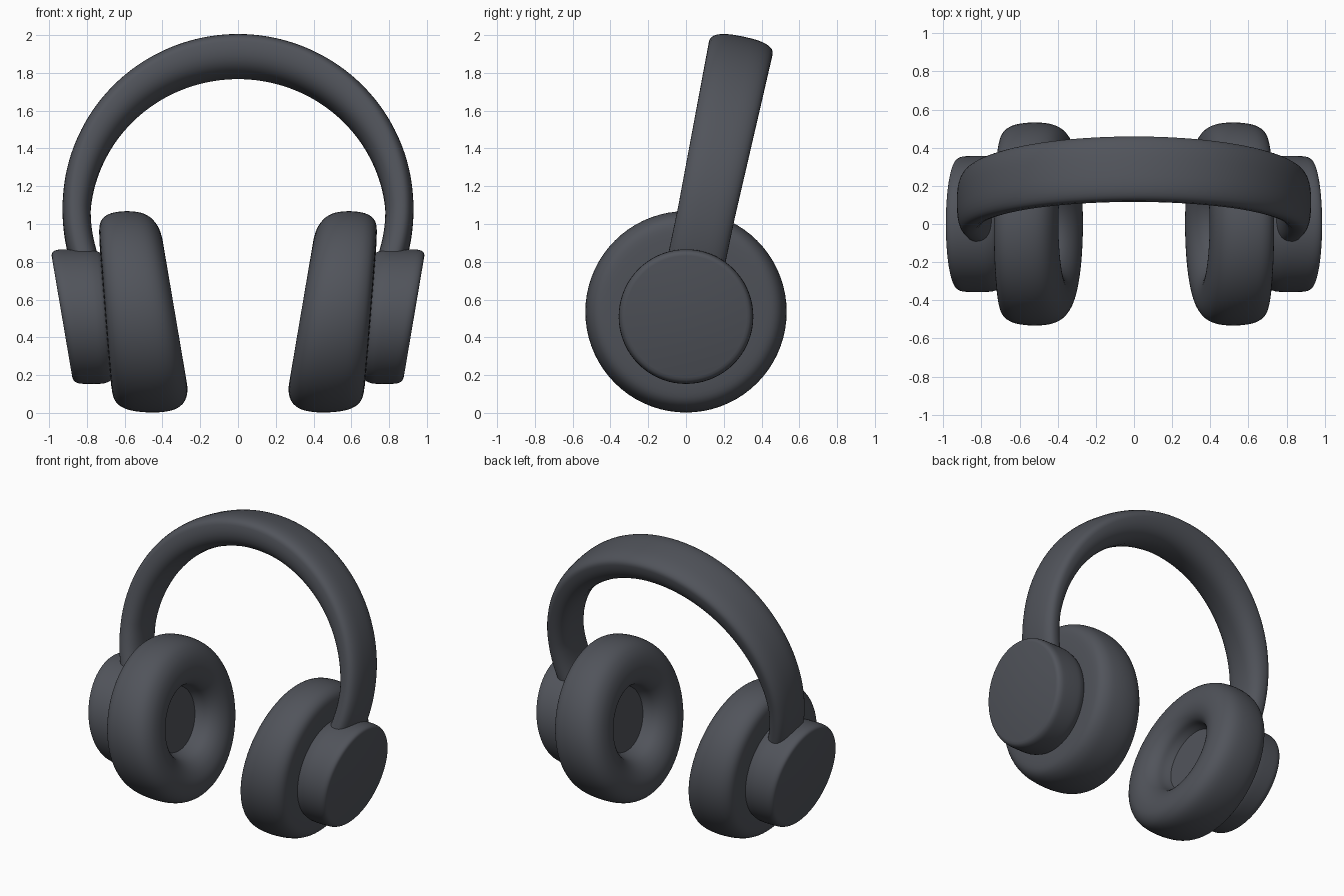
import bpy, bmesh, math
from mathutils import Vector, Matrix

if "Cube" in bpy.data.objects:
    bpy.data.objects.remove(bpy.data.objects["Cube"])

slate = bpy.data.materials.new("dark_slate_grey")
slate.diffuse_color = (0.082, 0.088, 0.104, 1.0)
slate.use_nodes = True
slate.node_tree.nodes["Principled BSDF"].inputs["Base Color"].default_value = slate.diffuse_color


def finish(bm, name, angle=50):
    bmesh.ops.recalc_face_normals(bm, faces=bm.faces)
    mesh = bpy.data.meshes.new(name)
    bm.to_mesh(mesh)
    bm.free()
    mesh.materials.append(slate)
    obj = bpy.data.objects.new(name, mesh)
    bpy.context.collection.objects.link(obj)
    bpy.ops.object.select_all(action='DESELECT')
    obj.select_set(True)
    bpy.context.view_layer.objects.active = obj
    bpy.ops.object.shade_smooth_by_angle(angle=math.radians(angle))
    return obj


def skin(bm, rings):
    for a, b in zip(rings, rings[1:]):
        n = len(a)
        for i in range(n):
            bm.faces.new((a[i], a[(i + 1) % n], b[(i + 1) % n], b[i]))
    bm.faces.new(rings[0])
    bm.faces.new(rings[-1])


def smooth_profile(pts, steps=3):
    """Catmull-Rom through the profile points."""
    p = [Vector(q) for q in pts]
    p = [p[0]] + p + [p[-1]]
    out = []
    for a, b, c, d in zip(p, p[1:], p[2:], p[3:]):
        for k in range(steps):
            t = k / steps
            out.append(0.5 * (2 * b + (c - a) * t + (2 * a - 5 * b + 4 * c - d) * t * t
                              + (3 * b - a - 3 * c + d) * t ** 3))
    return out + [p[-1]]


def tilted_lathe(name, profile, zc, u0, s0, u1, s1, side, n=72):
    """Lathe around x; the lean of each ring blends from s0 at u0 to s1 at u1."""
    bm = bmesh.new()
    rings = []
    for u, r in profile:
        t = min(1, max(0, (u - u0) / (u1 - u0)))
        lean = s0 + (s1 - s0) * t
        ring = []
        for i in range(n):
            a = 2 * math.pi * i / n
            y, dz = r * math.cos(a), r * math.sin(a)
            ring.append(bm.verts.new((side * (u + lean * dz), y, zc + dz)))
        rings.append(ring)
    skin(bm, rings)
    return finish(bm, name)


# profiles: (distance from centre plane, radius)
cushion = [(0.49, 0.215), (0.45, 0.232), (0.40, 0.25), (0.36, 0.29), (0.338, 0.345),
           (0.336, 0.40), (0.35, 0.455), (0.385, 0.50), (0.44, 0.525), (0.52, 0.533),
           (0.60, 0.526), (0.65, 0.51), (0.685, 0.48), (0.70, 0.43), (0.705, 0.32)]
cap = [(0.69, 0.30), (0.70, 0.335), (0.73, 0.35), (0.77, 0.356), (0.87, 0.356),
       (0.905, 0.352), (0.925, 0.34), (0.932, 0.322)]

for side, label in ((1, "right"), (-1, "left")):
    tilted_lathe(label + "_ear_cushion", smooth_profile(cushion), 0.535,
                 0.335, 0.17, 0.705, 0.08, side)
    tilted_lathe(label + "_outer_cap", smooth_profile(cap), 0.51,
                 0.70, 0.08, 0.93, 0.17, side)

# headband: D-shaped section, thicker padding at the top, leaning back
bm = bmesh.new()
pivot = Vector((0, 0.11, 1.07))
lean = Matrix.Rotation(math.radians(-11.8), 3, 'X')
rings = []
STEPS, SEC = 96, 32
for k in range(STEPS + 1):
    th = math.radians(-21 + 222 * k / STEPS)
    up = max(0, math.sin(th))
    half_w = 0.153 + 0.019 * up
    rad = 0.867 + 0.013 * up
    inner = 0.087 + 0.073 * up
    ring = []
    for i in range(SEC):
        a = 2 * math.pi * i / SEC
        c, s = math.cos(a), math.sin(a)
        w = half_w * math.copysign(abs(c) ** 0.75, c)
        d = 0.062 * s ** 0.85 if s > 0 else -inner * abs(s) ** 0.85
        r = rad + d
        p = Vector((r * math.cos(th), w, r * math.sin(th)))
        ring.append(bm.verts.new(pivot + lean @ p))
    rings.append(ring)
skin(bm, rings)
finish(bm, "headband", 60)
